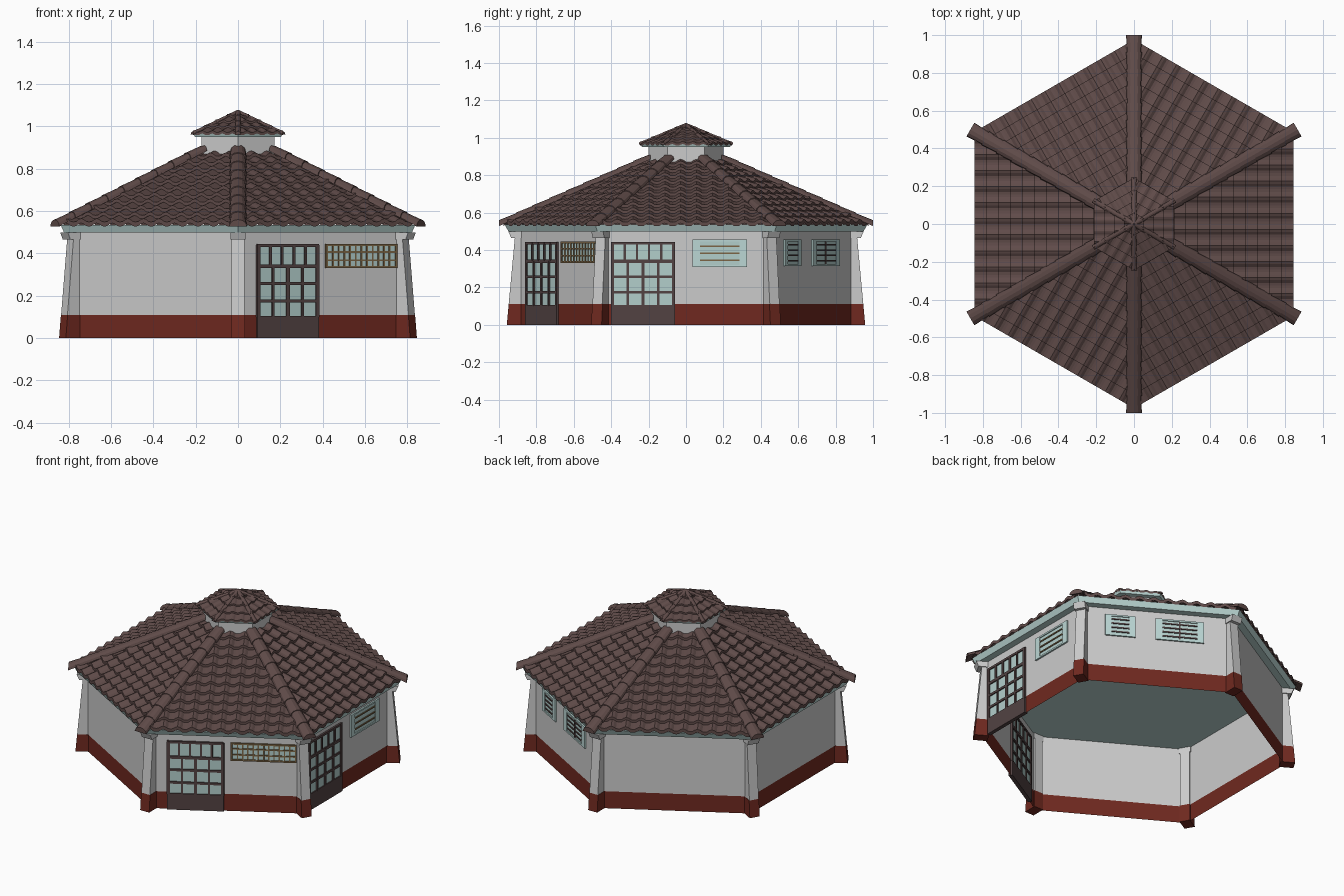
import bpy, bmesh, math
from mathutils import Vector

if "Cube" in bpy.data.objects:
    bpy.data.objects.remove(bpy.data.objects["Cube"])

C30, T30 = math.cos(math.pi / 6), math.tan(math.pi / 6)
WALL_R = 0.9
WALL_A = WALL_R * C30


def material(name, rgb):
    m = bpy.data.materials.new(name)
    m.diffuse_color = (*rgb, 1)
    m.use_nodes = True
    m.node_tree.nodes["Principled BSDF"].inputs["Base Color"].default_value = m.diffuse_color
    return m


TILE = material("roof_tile", (0.115, 0.07, 0.066))
RED = material("red_base", (0.16, 0.022, 0.014))
TEAL = material("pale_teal", (0.50, 0.68, 0.66))
GLASS = material("glass", (0.45, 0.62, 0.60))
WOOD = material("dark_wood", (0.085, 0.055, 0.055))
GOLD = material("window_bar", (0.20, 0.13, 0.06))


def finish(name, bm, mat=None, smooth=None):
    bmesh.ops.remove_doubles(bm, verts=bm.verts, dist=1e-5)
    mesh = bpy.data.meshes.new(name)
    bm.to_mesh(mesh)
    bm.free()
    ob = bpy.data.objects.new(name, mesh)
    bpy.context.collection.objects.link(ob)
    if mat:
        mesh.materials.append(mat)
    return ob


def on_face(deg, s, v, z):
    """Point at distance v out from the centre on the side facing deg, s along it."""
    a = math.radians(deg)
    return Vector((math.cos(a) * v - math.sin(a) * s, math.sin(a) * v + math.cos(a) * s, z))


def hull(bm, bottom, top):
    """Solid between two matching loops of points."""
    b, t = [bm.verts.new(p) for p in bottom], [bm.verts.new(p) for p in top]
    n = len(b)
    bm.faces.new(b[::-1])
    bm.faces.new(t)
    for i in range(n):
        bm.faces.new((b[i], b[(i + 1) % n], t[(i + 1) % n], t[i]))


def box(bm, deg, s0, s1, z0, z1, depth):
    """Box straddling the wall sheet, s measured from the left corner."""
    rect = [(s0, -depth), (s0, depth), (s1, depth), (s1, -depth)]
    hull(bm, *[[on_face(deg, s - WALL_R / 2, WALL_A + v, z) for s, v in rect][::-1] for z in (z0, z1)])


def hexagon(r, z):
    return [Vector((r * math.cos(math.radians(30 + 60 * i)), r * math.sin(math.radians(30 + 60 * i)), z)) for i in range(6)]


def hex_ring(name, r, z0, z1, mat=None):
    bm = bmesh.new()
    b, t = [[bm.verts.new(p) for p in hexagon(r, z)] for z in (z0, z1)]
    for i in range(6):
        bm.faces.new((b[i], b[i - 5], t[i - 5], t[i]))
    return finish(name, bm, mat)


def hex_slab(name, r0, r1, z0, z1, mat=None):
    bm = bmesh.new()
    hull(bm, hexagon(r0, z0), hexagon(r1, z1))
    return finish(name, bm, mat)


# Walls, ceiling slab with fascia, lantern drum
hex_ring("wall_base", WALL_R, 0, 0.11, RED)
hex_ring("wall", WALL_R, 0.11, 0.5)
hex_slab("ceiling_fascia", 0.95, 0.968, 0.50, 0.535, TEAL)
hex_ring("lantern_drum", 0.2, 0.85, 0.955)
hex_slab("lantern_fascia", 0.235, 0.243, 0.95, 0.966, TEAL)

# Tapered corner pillars with red feet and bracket heads
feet, shafts = bmesh.new(), bmesh.new()


def pillar(bm, deg, z0, z1, r0, r1, w):
    loops = [[on_face(deg, s, v, z) for s, v in ((-w, 0.872), (-w, r), (w, r), (w, 0.872))][::-1]
             for z, r in ((z0, r0), (z1, r1))]
    hull(bm, *loops)


for k in range(6):
    d = 30 + 60 * k
    pillar(feet, d, 0, 0.11, 0.958, 0.948, 0.032)
    pillar(shafts, d, 0.11, 0.5, 0.948, 0.912, 0.03)
    pillar(shafts, d, 0.465, 0.5, 0.935, 0.95, 0.036)
finish("pillar_feet", feet, RED)
finish("pillars", shafts)


def door(deg, s0, s1):
    frame, glass = bmesh.new(), bmesh.new()
    box(frame, deg, s0, s1, 0, 0.105, 0.012)
    box(glass, deg, s0, s1, 0.10, 0.44, 0.005)
    for z, h in ((0.168, 0.014), (0.25, 0.014), (0.33, 0.018), (0.43, 0.014)):
        box(frame, deg, s0, s1, z, z + h, 0.012)
    for n, z0, z1 in ((4, 0.1, 0.34), (5, 0.34, 0.44)):
        for i in range(n + 1):
            s = s0 + 0.007 + (s1 - s0 - 0.014) * i / n
            w = 0.009 if i in (0, n) or (n == 4 and i == 2) else 0.006
            box(frame, deg, s - w, s + w, z0, z1, 0.0125)
    finish("door_frame", frame, WOOD)
    finish("door_glass", glass, GLASS)


def window(deg, s0, s1, z0, z1, cols, rows, border, bar_mat, frame_mat):
    frame, bars, glass = bmesh.new(), bmesh.new(), bmesh.new()
    box(glass, deg, s0, s1, z0, z1, 0.004)
    for a, b in ((s0, s0 + border), (s1 - border, s1)):
        box(frame, deg, a, b, z0, z1, 0.010)
    for a in (z0, z1 - 0.01):
        box(frame, deg, s0, s1, a, a + 0.01, 0.010)
    for i in range(1, cols):
        s = s0 + border + (s1 - s0 - 2 * border) * i / cols
        box(bars, deg, s - 0.004, s + 0.004, z0, z1, 0.008)
    for i in range(1, rows):
        z = z0 + (z1 - z0) * i / rows
        box(bars, deg, s0 + border, s1 - border, z - 0.004, z + 0.004, 0.009)
    finish("window_frame", frame, frame_mat)
    finish("window_bars", bars, bar_mat)
    finish("window_glass", glass, GLASS)


# Doors and windows on three sides
door(-60, 0.10, 0.435)
door(0, 0.05, 0.39)
window(-60, 0.475, 0.865, 0.33, 0.445, 12, 3, 0.01, GOLD, GOLD)
window(0, 0.485, 0.775, 0.31, 0.455, 1, 4, 0.04, GOLD, TEAL)
window(60, 0.14, 0.32, 0.315, 0.455, 1, 5, 0.035, WOOD, TEAL)
window(60, 0.44, 0.73, 0.315, 0.455, 2, 5, 0.04, WOOD, TEAL)


def tiled_roof(name, a_out, a_in, z_out, z_in, courses, pitch, roll, step):
    """Six slopes of overlapping wavy tile courses, each cut to its sector."""
    bm = bmesh.new()
    slope = (z_in - z_out) / (a_out - a_in)
    wave = (0.1, 0.0, 0.1, 0.7, 1.0, 0.7)
    n = int(a_out * T30 / pitch * 6) + 1

    for k in range(6):
        for c in range(courses):
            lo = a_out + (a_in - a_out) * c / courses
            hi = a_out + (a_in - a_out) * (c + 1) / courses
            prev = None
            for j in range(-n, n + 1):
                x = j * pitch / 6
                if abs(x) > lo * T30 + pitch / 6:
                    continue
                h = roll * wave[j % 6]
                pts = []
                for a, lift in ((lo, h - 0.35 * step), (lo, h + step), (hi, h)):
                    cx = max(-a * T30, min(a * T30, x))
                    pts.append(on_face(60 * k, cx, a, z_out + (a_out - a) * slope + lift))
                row = [bm.verts.new(p) for p in pts]
                if prev:
                    for i in (0, 1):
                        bm.faces.new((prev[i], row[i], row[i + 1], prev[i + 1]))
                prev = row
    bmesh.ops.dissolve_degenerate(bm, dist=1e-5, edges=bm.edges)
    return finish(name, bm, TILE)


def ridges(name, r_out, r_in, z_out, z_in, count, radius, height):
    """Half-round cap tiles running up the six hips."""
    bm = bmesh.new()
    for k in range(6):
        for c in range(count):
            loops = []
            for f, grow in ((c / count, 1.0), ((c + 1.12) / count, 0.86)):
                f = min(f, 1)
                r, z = r_out + (r_in - r_out) * f, z_out + (z_in - z_out) * f
                arc = [math.pi * i / 6 for i in range(7)]
                loops.append([on_face(30 + 60 * k, radius * grow * math.cos(t), r,
                                      z + height * grow * math.sin(t)) for t in arc])
            hull(bm, *loops)
    return finish(name, bm, TILE)


# Main roof and lantern roof
tiled_roof("main_roof", 0.845, 0.15, 0.533, 0.875, 11, 0.085, 0.016, 0.016)
ridges("main_roof_ridges", 1.0, 0.19, 0.528, 0.885, 9, 0.042, 0.032)
tiled_roof("lantern_roof", 0.212, 0.0, 0.962, 1.065, 4, 0.055, 0.008, 0.010)
ridges("lantern_roof_ridges", 0.25, 0.0, 0.963, 1.068, 4, 0.014, 0.013)
